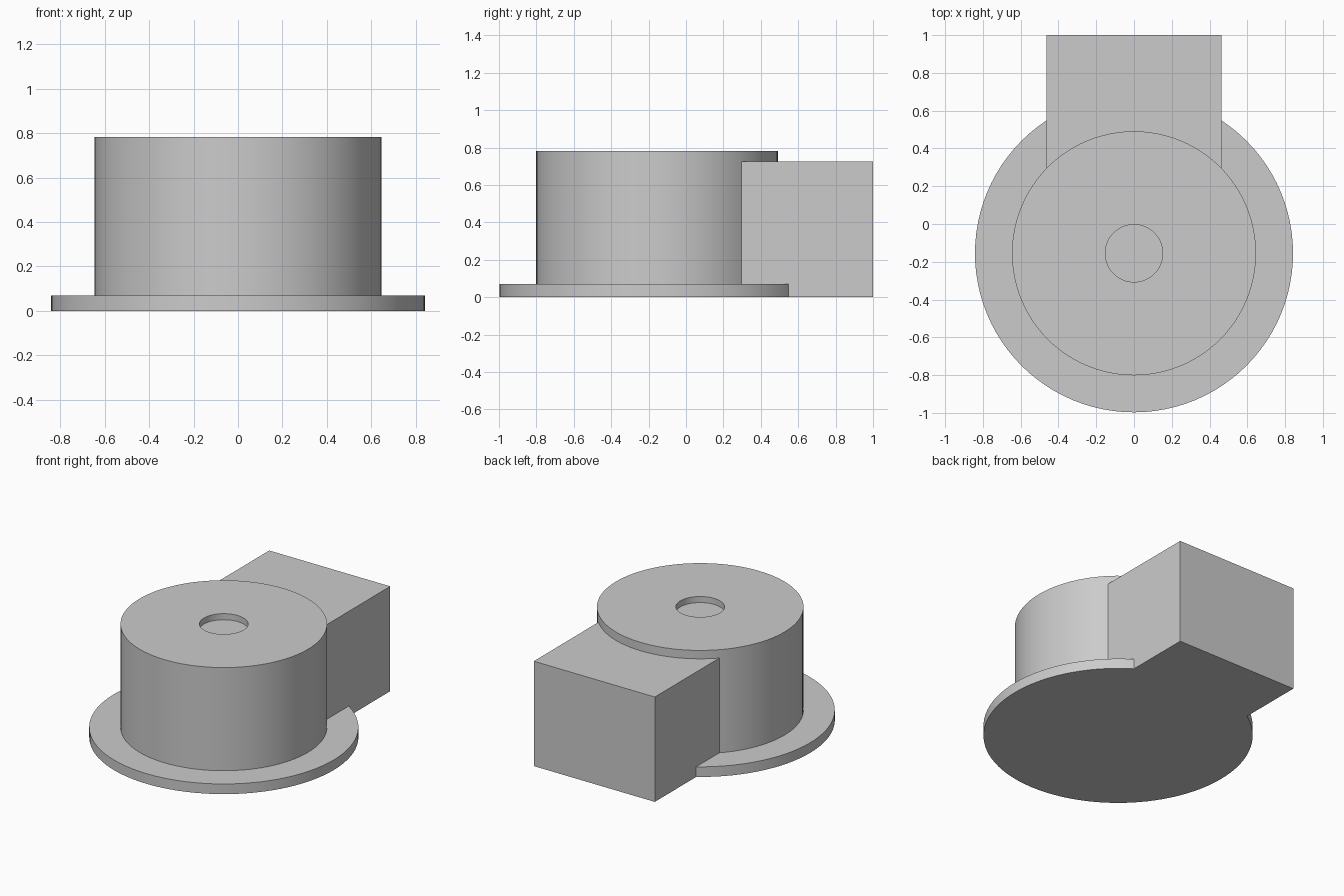
import bpy
import bmesh
import math
from mathutils import Matrix, Vector

cube = bpy.data.objects.get("Cube")
if cube:
    bpy.data.objects.remove(cube, do_unlink=True)

AXIS_Y = -0.155
SEGMENTS = 96

grey = bpy.data.materials.new("plain grey")
grey.use_nodes = True
colour = (0.6, 0.6, 0.6, 1)
grey.diffuse_color = colour
grey.node_tree.nodes["Principled BSDF"].inputs["Base Color"].default_value = colour


def finish(name, bm):
    bmesh.ops.recalc_face_normals(bm, faces=bm.faces[:])
    mesh = bpy.data.meshes.new(name)
    bm.to_mesh(mesh)
    bm.free()
    mesh.materials.append(grey)
    obj = bpy.data.objects.new(name, mesh)
    bpy.context.collection.objects.link(obj)
    return obj


# Flanged drum with a shallow round recess: one turned profile (radius, height)
profile = [(0, 0), (0.842, 0), (0.842, 0.07), (0.646, 0.07),
           (0.646, 0.782), (0.152, 0.782), (0.152, 0.74), (0, 0.74)]
bm = bmesh.new()
verts = [bm.verts.new((0, -r, z)) for r, z in profile]
edges = [bm.edges.new(pair) for pair in zip(verts, verts[1:])]
bmesh.ops.spin(bm, geom=verts + edges, cent=(0, 0, 0), axis=(0, 0, 1),
               angle=math.tau, steps=SEGMENTS, use_merge=True)
bmesh.ops.remove_doubles(bm, verts=bm.verts[:], dist=0.0001)
bmesh.ops.dissolve_limit(bm, angle_limit=0.001, verts=bm.verts[:], edges=bm.edges[:])
bmesh.ops.translate(bm, verts=bm.verts[:], vec=(0, AXIS_Y, 0))
drum = finish("flanged_drum", bm)

# Rectangular block running out of the back of the drum
low, high = Vector((-0.462, 0, 0)), Vector((0.462, 1, 0.724))
bm = bmesh.new()
bmesh.ops.create_cube(bm, size=1, matrix=Matrix.Translation((low + high) / 2)
                      @ Matrix.Diagonal((*(high - low), 1)))
block = finish("rear_block", bm)

# Join both into one clean solid
union = drum.modifiers.new("join block", 'BOOLEAN')
union.operation = 'UNION'
union.solver = 'EXACT'
union.object = block
bpy.ops.object.select_all(action='DESELECT')
bpy.context.view_layer.objects.active = drum
drum.select_set(True)
bpy.ops.object.modifier_apply(modifier=union.name)
bpy.data.objects.remove(block, do_unlink=True)
drum.name = "drum_housing"
bpy.ops.object.shade_smooth_by_angle(angle=math.radians(30))
